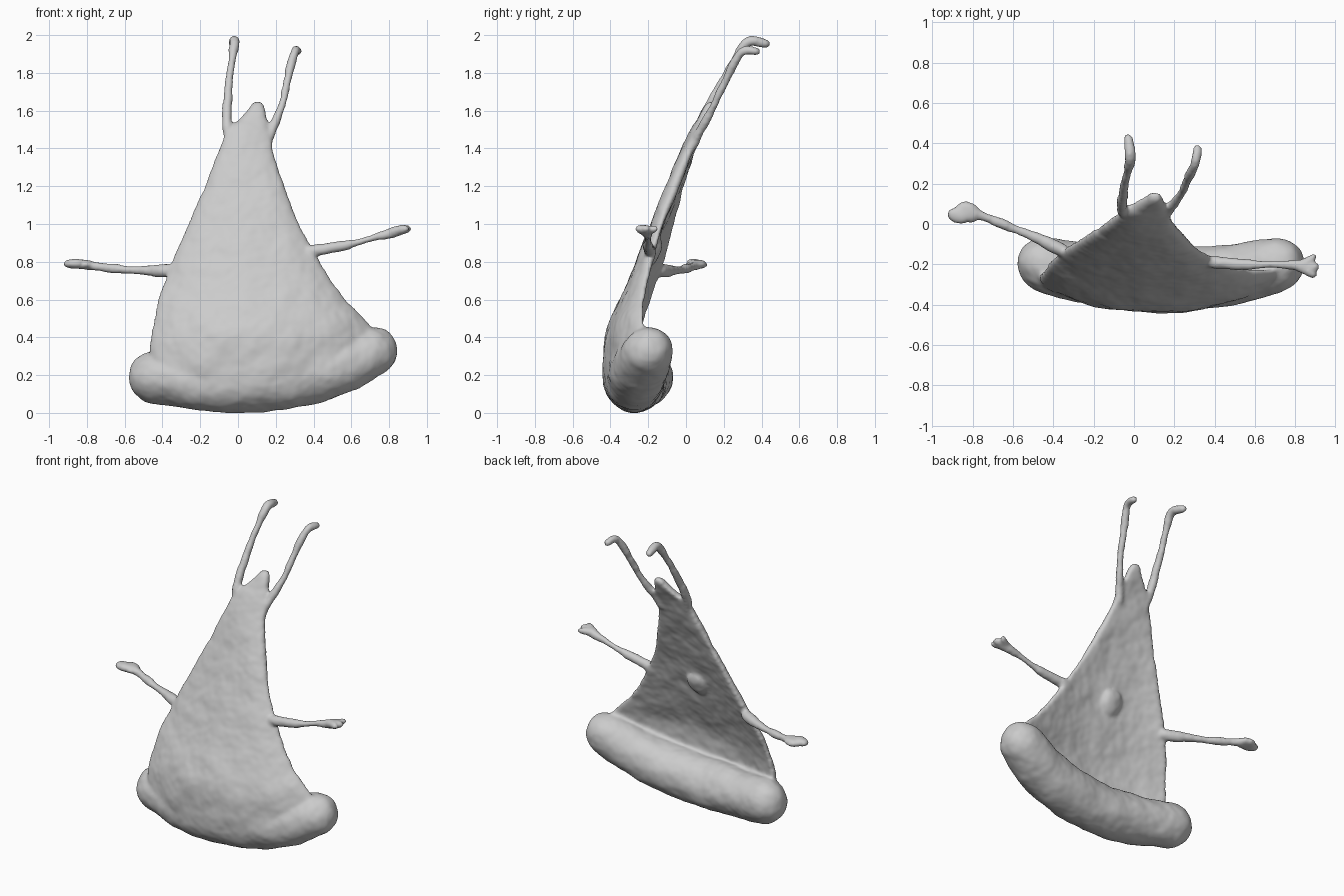
import bpy, bmesh, math
from mathutils import Vector

if "Cube" in bpy.data.objects:
    bpy.data.objects.remove(bpy.data.objects["Cube"])

parts = []


def loft(name, rings):
    """Skin closed rings of points, cap both ends and subdivide."""
    bm = bmesh.new()
    vr = [[bm.verts.new(p) for p in ring] for ring in rings]
    n = len(vr[0])
    for a, b in zip(vr, vr[1:]):
        for i in range(n):
            j = (i + 1) % n
            bm.faces.new((a[i], a[j], b[j], b[i]))
    for ring in (vr[0], vr[-1]):
        c = bm.verts.new(sum((v.co for v in ring), Vector()) / n)
        for i in range(n):
            bm.faces.new((ring[i], ring[(i + 1) % n], c))
    bmesh.ops.recalc_face_normals(bm, faces=bm.faces)
    mesh = bpy.data.meshes.new(name)
    bm.to_mesh(mesh)
    bm.free()
    ob = bpy.data.objects.new(name, mesh)
    bpy.context.collection.objects.link(ob)
    ob.modifiers.new("smooth", 'SUBSURF').levels = 2
    parts.append(ob)


def tube(name, pts, sides=10):
    """Tube with rounded ends through (x, y, z, radius) points."""
    P = [Vector(p[:3]) for p in pts]
    R = [p[3] for p in pts]
    t0, t1 = (P[1] - P[0]).normalized(), (P[-1] - P[-2]).normalized()
    caps = ((.4, .93), (.8, .65), (1, .3))
    stations = [(P[0] - t0 * R[0] * s, R[0] * c, t0) for s, c in reversed(caps)]
    for i, p in enumerate(P):
        t = (P[min(i + 1, len(P) - 1)] - P[max(i - 1, 0)]).normalized()
        stations.append((p, R[i], t))
    stations += [(P[-1] + t1 * R[-1] * s, R[-1] * c, t1) for s, c in caps]
    ref = Vector((0, 0, 1)) if abs((P[-1] - P[0]).normalized().z) < .7 else Vector((1, 0, 0))
    rings = []
    for p, r, t in stations:
        a = t.cross(ref).normalized()
        b = t.cross(a)
        rings.append([p + r * 1.05 * (a * math.cos(k * math.tau / sides) + b * math.sin(k * math.tau / sides))
                      for k in range(sides)])
    loft(name, rings)


def blob(name, loc, size, rot=(0, 0, 0)):
    bpy.ops.mesh.primitive_uv_sphere_add(segments=24, ring_count=14, location=loc, rotation=rot)
    ob = bpy.context.object
    ob.name, ob.scale = name, size
    parts.append(ob)


# Bowed triangular slice: left edge, middle, right edge, thickness per row
rows = [
    ((-.42, -.27, .15), (.14, -.375, .09), (.66, -.27, .23), .10),
    ((-.46, -.265, .21), (.14, -.39, .17), (.73, -.26, .29), .10),
    ((-.48, -.265, .30), (.14, -.39, .29), (.765, -.23, .37), .10),
    ((-.46, -.25, .42), (.13, -.385, .42), (.71, -.23, .47), .09),
    ((-.445, -.23, .50), (.11, -.355, .51), (.645, -.235, .53), .08),
    ((-.425, -.205, .60), (.08, -.31, .60), (.57, -.235, .60), .075),
    ((-.39, -.16, .70), (.06, -.26, .72), (.49, -.21, .71), .07),
    ((-.32, -.12, .86), (.03, -.20, .87), (.395, -.18, .86), .07),
    ((-.22, -.05, 1.1), (.03, -.11, 1.1), (.28, -.10, 1.1), .07),
    ((-.135, .00, 1.3), (.035, -.03, 1.3), (.205, -.02, 1.3), .068),
    ((-.09, .03, 1.42), (.05, .02, 1.42), (.18, .03, 1.42), .065),
    ((-.07, .06, 1.49), (.06, .055, 1.50), (.175, .06, 1.48), .06),
    ((-.02, .085, 1.53), (.085, .08, 1.54), (.165, .085, 1.52), .06),
    ((.055, .115, 1.595), (.10, .115, 1.60), (.145, .115, 1.595), .055),
    ((.08, .135, 1.64), (.105, .135, 1.645), (.13, .135, 1.64), .045),
]
rings = []
N = 28
for L, M, R, th in rows:
    L, M, R = Vector(L), Vector(M), Vector(R)
    ring = []
    for k in range(N):
        c, s = math.cos(k * math.tau / N), math.sin(k * math.tau / N)
        u = math.copysign(abs(c) ** .8, c)
        v = math.copysign(abs(s) ** .5, s)
        p = L.lerp(R, (u + 1) / 2) + (M - (L + R) / 2) * (1 - abs(u) ** 2.3)
        ring.append(p + Vector((0, v * th / 2, 0)))
    rings.append(ring)
loft("slice_body", rings)

# Thick rolled crust along the bottom
tube("crust", [(-.44, -.20, .19, .135), (-.30, -.235, .17, .14), (-.10, -.27, .155, .148),
               (.12, -.28, .155, .15), (.35, -.27, .185, .148), (.55, -.245, .245, .143),
               (.705, -.20, .325, .132)], 16)

# Shallow round bump on the back
blob("back_bump", (.03, -.172, .85), (.075, .035, .08), (-.4, 0, 0))

# Legs rising from the tip, each ending in a bent foot
tube("left_leg", [(-.045, .04, 1.43, .024), (-.06, .065, 1.51, .027), (-.058, .11, 1.60, .022),
                  (-.045, .21, 1.79, .023), (-.022, .285, 1.92, .023), (-.014, .325, 1.975, .026),
                  (-.022, .37, 1.968, .023), (-.03, .425, 1.953, .022)])
tube("right_leg", [(.15, .04, 1.42, .024), (.18, .075, 1.50, .028), (.225, .135, 1.60, .023),
                   (.25, .17, 1.68, .023), (.265, .225, 1.79, .023), (.29, .268, 1.88, .023),
                   (.308, .305, 1.928, .024), (.312, .37, 1.912, .021)])

# Arms
tube("left_arm", [(-.35, -.135, .755, .028), (-.39, -.115, .752, .032), (-.48, -.07, .752, .024),
                  (-.60, -.02, .755, .022), (-.70, .02, .768, .023), (-.80, .055, .782, .026)])
tube("right_arm", [(.37, -.185, .855, .028), (.42, -.195, .863, .031), (.50, -.20, .873, .023),
                   (.62, -.20, .895, .023), (.74, -.20, .935, .021), (.84, -.21, .963, .026)])

# Hands: flat paddle on the left, stubby fingers on the right
blob("left_palm", (-.82, .06, .785), (.065, .05, .023), (0, 0, -.4))
blob("left_fingers", (-.87, .04, .79), (.055, .036, .021), (0, 0, -.2))
for tag, y, x in (("front", -.25, .885), ("middle", -.21, .90), ("back", -.165, .888)):
    tube("right_finger_" + tag, [(.82, -.21, .96, .024), (.86, (y - .21) / 2, .97, .023), (x, y, .975, .02)], 8)

# Fuse all parts into one continuous soft skin
bpy.ops.object.select_all(action='DESELECT')
for ob in parts:
    ob.select_set(True)
bpy.context.view_layer.objects.active = parts[0]
bpy.ops.object.convert(target='MESH')
bpy.ops.object.join()
skin = bpy.context.object
skin.name = "slice_with_crust_and_limbs"
bpy.ops.object.transform_apply(location=True, rotation=True, scale=True)
m = skin.modifiers.new("fuse", 'REMESH')
m.mode, m.voxel_size, m.use_smooth_shade = 'VOXEL', .011, True
m = skin.modifiers.new("soften", 'SMOOTH')
m.factor, m.iterations = .5, 8
# Gentle hand-moulded lumps
tex = bpy.data.textures.new("lumps", 'CLOUDS')
tex.noise_scale = .16
m = skin.modifiers.new("lumps", 'DISPLACE')
m.texture, m.strength, m.mid_level = tex, .022, .42
